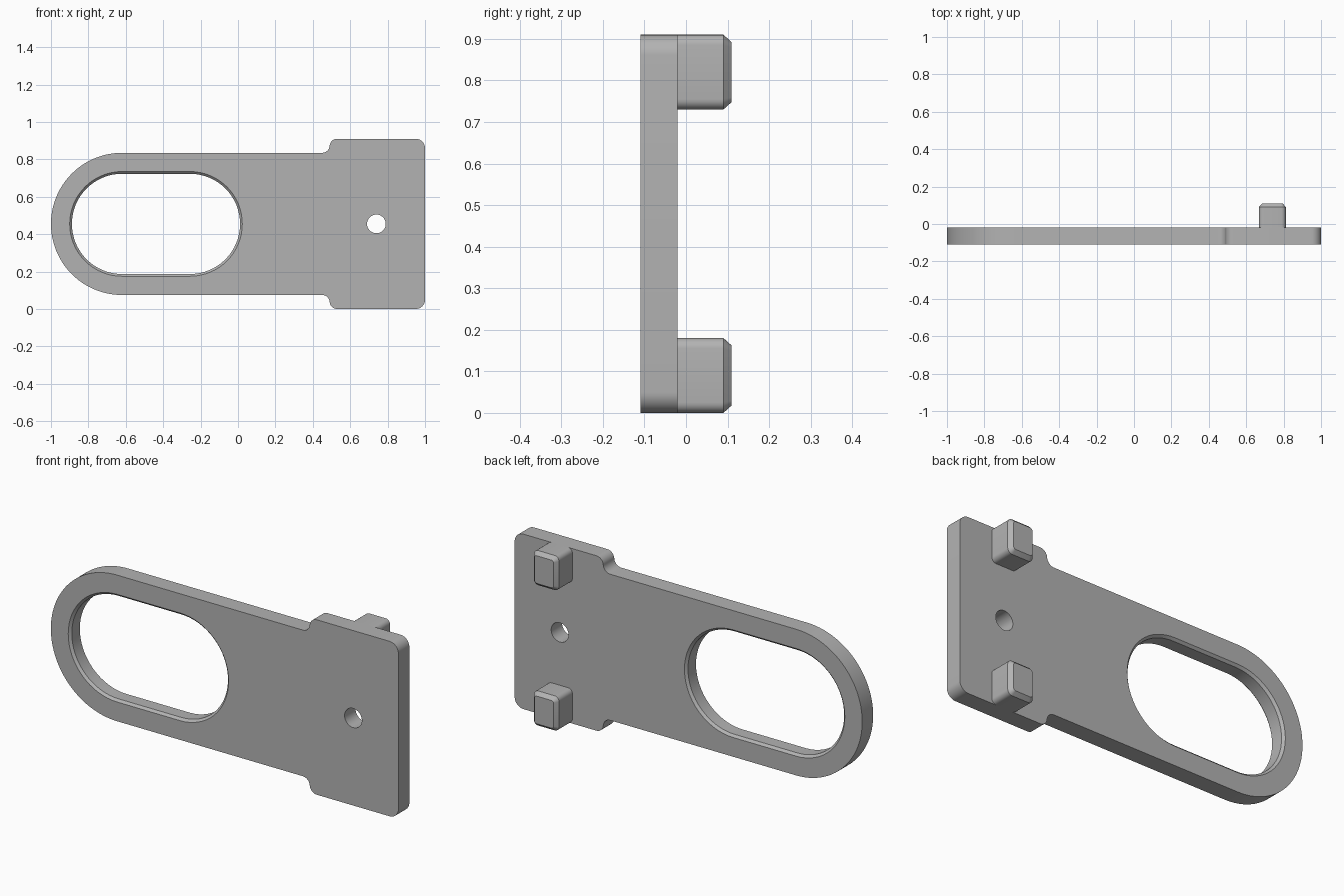
import bpy, bmesh, math

cube = bpy.data.objects.get("Cube")
if cube:
    bpy.data.objects.remove(cube, do_unlink=True)

MID = 0.455                  # height of the long axis
FRONT, BACK = -0.11, -0.02   # plate faces
STEPS = 10

grey = bpy.data.materials.new("plain grey")
grey.use_nodes = True
colour = (0.45, 0.45, 0.45, 1)
grey.diffuse_color = colour
grey.node_tree.nodes["Principled BSDF"].inputs["Base Color"].default_value = colour


def arc(cx, cz, r, start, end, steps=STEPS):
    angles = [math.radians(start + (end - start) * i / steps) for i in range(steps + 1)]
    return [(cx + r * math.cos(a), cz + r * math.sin(a)) for a in angles]


def slot(x1, x2, r):
    return arc(x2, MID, r, -90, 90, 32) + arc(x1, MID, r, 90, 270, 32)


def rounded_box(cx, cz, w, h, r):
    pts = []
    for sx, sz, a in ((1, -1, -90), (1, 1, 0), (-1, 1, 90), (-1, -1, 180)):
        pts += arc(cx + sx * (w / 2 - r), cz + sz * (h / 2 - r), r, a, a + 90, 6)
    return pts


def loft(name, sections):
    """Join matching outlines, each given as (y, points), into a closed solid."""
    bm = bmesh.new()
    rings = [[bm.verts.new((x, y, z)) for x, z in pts] for y, pts in sections]
    for a, b in zip(rings, rings[1:]):
        for i in range(len(a)):
            j = (i + 1) % len(a)
            bm.faces.new((a[i], a[j], b[j], b[i]))
    bm.faces.new(rings[0])
    bm.faces.new(rings[-1])
    bmesh.ops.recalc_face_normals(bm, faces=bm.faces)
    mesh = bpy.data.meshes.new(name)
    bm.to_mesh(mesh)
    bm.free()
    mesh.materials.append(grey)
    obj = bpy.data.objects.new(name, mesh)
    bpy.context.collection.objects.link(obj)
    return obj


def select(obj):
    bpy.ops.object.select_all(action='DESELECT')
    obj.select_set(True)
    bpy.context.view_layer.objects.active = obj


def cut(obj, cutter):
    cutter.hide_render = True
    select(obj)
    mod = obj.modifiers.new("cut", 'BOOLEAN')
    mod.operation = 'DIFFERENCE'
    mod.solver = 'EXACT'
    mod.object = cutter
    bpy.ops.object.modifier_apply(modifier=mod.name)
    bpy.data.objects.remove(cutter, do_unlink=True)


# Plate outline: upper half from the wide end to the round end, then mirrored
upper = (arc(0.95, 0.86, 0.05, 0, 90)
         + arc(0.53, 0.87, 0.04, 90, 180)
         + arc(0.45, 0.875, 0.04, 0, -90)
         + arc(-0.62, MID, 0.38, 90, 180, 32))
lower = [(x, 2 * MID - z) for x, z in reversed(upper[:-1])]
outline = upper + lower
plate = loft("plate", [(FRONT, outline), (BACK, outline)])

# Long opening with bevelled rims on both faces
rim, bevel, over = 0.28, 0.012, 0.02
cut(plate, loft("opening_cutter", [
    (y, slot(-0.62, -0.257, r)) for y, r in (
        (FRONT - over, rim + over), (FRONT + bevel, rim - bevel),
        (BACK - bevel, rim - bevel), (BACK + over, rim + over))]))

# Small round hole
circle = arc(0.74, MID, 0.05, 0, 360, 32)[:-1]
cut(plate, loft("hole_cutter", [(FRONT - over, circle), (BACK + over, circle)]))

# Two pegs with chamfered ends on the back
pegs = [loft(name, [
    (BACK - 0.01, rounded_box(0.74, z, 0.145, 0.18, 0.025)),
    (0.09, rounded_box(0.74, z, 0.145, 0.18, 0.025)),
    (0.11, rounded_box(0.74, z, 0.109, 0.144, 0.012))])
    for name, z in (("upper_peg", 0.82), ("lower_peg", 0.09))]

for obj in [plate] + pegs:
    select(obj)
    bpy.ops.object.shade_smooth_by_angle(angle=math.radians(30))
